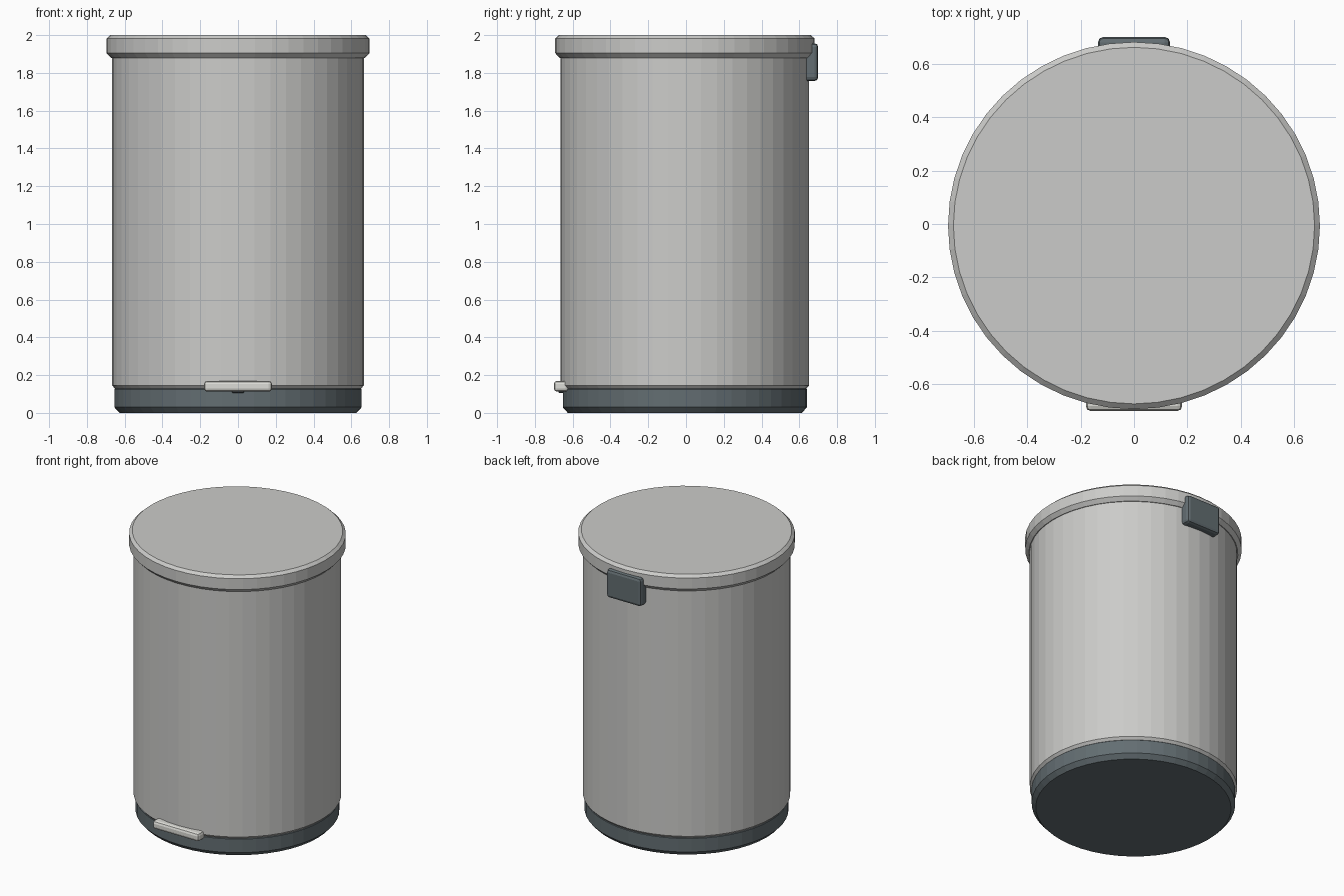
import bpy, bmesh, math

if "Cube" in bpy.data.objects:
    bpy.data.objects.remove(bpy.data.objects["Cube"])

SEG = 48
YS = 0.987    # the can is very slightly narrower front to back
CY = -0.006


def material(name, rgb):
    m = bpy.data.materials.new(name)
    m.diffuse_color = (*rgb, 1.0)
    m.use_nodes = True
    m.node_tree.nodes["Principled BSDF"].inputs["Base Color"].default_value = m.diffuse_color
    return m


steel = material("brushed steel", (0.60, 0.60, 0.585))
dark = material("dark slate plastic", (0.125, 0.155, 0.168))
pale = material("pale metal", (0.72, 0.72, 0.68))


def finish(name, bm, mat):
    bmesh.ops.recalc_face_normals(bm, faces=bm.faces[:])
    me = bpy.data.meshes.new(name)
    bm.to_mesh(me)
    bm.free()
    me.materials.append(mat)
    ob = bpy.data.objects.new(name, me)
    bpy.context.collection.objects.link(ob)
    return ob


def lathe(name, profile, mat):
    """Closed solid of revolution from (radius, height) points."""
    bm = bmesh.new()
    rings = []
    for r, z in profile:
        rings.append([bm.verts.new((r * math.cos(2 * math.pi * i / SEG),
                                    CY + YS * r * math.sin(2 * math.pi * i / SEG), z))
                      for i in range(SEG)])
    for a, b in zip(rings, rings[1:]):
        for i in range(SEG):
            j = (i + 1) % SEG
            bm.faces.new((a[i], a[j], b[j], b[i]))
    bm.faces.new(rings[0][::-1])
    bm.faces.new(rings[-1])
    return finish(name, bm, mat)


def rounded_box(name, lo, hi, bevel, mat, segments=2):
    bm = bmesh.new()
    bmesh.ops.create_cube(bm, size=1)
    for v in bm.verts:
        v.co = [(l + h) / 2 + c * (h - l) for l, h, c in zip(lo, hi, v.co)]
    bmesh.ops.bevel(bm, geom=bm.edges[:], offset=bevel, segments=segments,
                    profile=0.5, affect='EDGES')
    return finish(name, bm, mat)


# Dark foot ring with chamfered bottom
lathe("base", [(0.628, 0), (0.655, 0.03), (0.655, 0.125), (0.645, 0.135)], dark)

# Main can
lathe("body", [(0.650, 0.127), (0.667, 0.146), (0.667, 1.89)], steel)

# Overhanging lid
lathe("lid", [(0.672, 1.88), (0.696, 1.905), (0.696, 1.982), (0.676, 2.0)], steel)

# Hinge cover on the back
rounded_box("hinge_cover", (-0.135, 0.62, 1.757), (0.135, 0.70, 1.957), 0.02, dark)

# Foot pedal on the front and its arm
rounded_box("pedal", (-0.18, -0.70, 0.112), (0.18, -0.62, 0.17), 0.018, pale)
rounded_box("pedal_arm", (-0.033, -0.675, 0.104), (0.033, -0.58, 0.14), 0.006, dark, 1)
